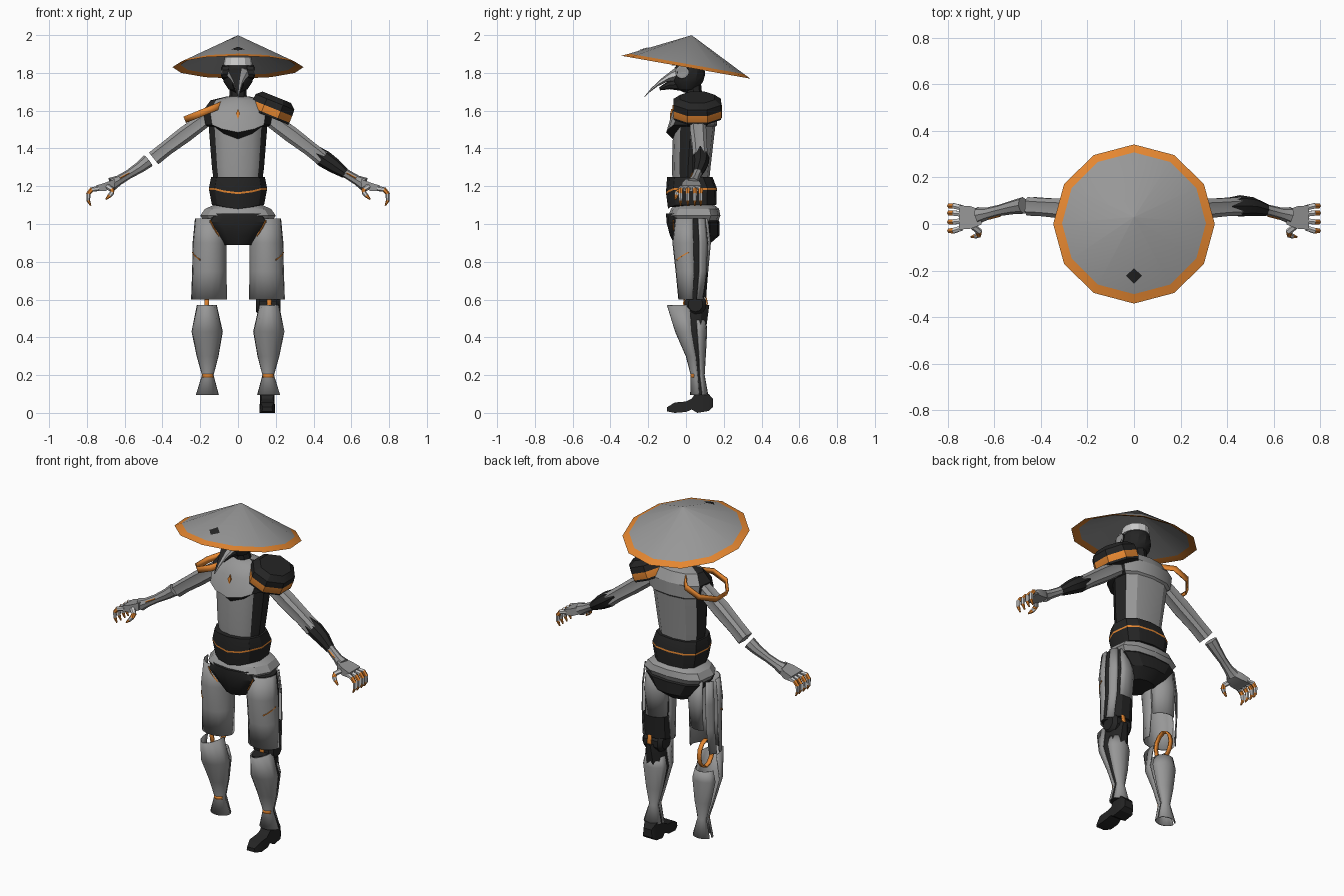
import bpy, bmesh, math
from mathutils import Vector

if "Cube" in bpy.data.objects:
    bpy.data.objects.remove(bpy.data.objects["Cube"])

COL = {"grey": (0.31, 0.31, 0.31), "black": (0.018, 0.018, 0.018),
       "orange": (0.78, 0.24, 0.03), "pale": (0.58, 0.58, 0.58)}
MATS = {}
for key, rgb in COL.items():
    MATS[key] = bpy.data.materials.new(key + "_paint")
    MATS[key].diffuse_color = (*rgb, 1)
KEYS = list(COL)


def loft(name, rings, color, s=1, closed=True, caps=True, thick=0, smooth=28):
    """Skin a list of equal-length point rings; color is a key or rule(row, column)."""
    bm = bmesh.new()
    vs = [[bm.verts.new((p[0] * s, p[1], p[2])) for p in r] for r in rings]
    n = len(rings[0])
    rule = color if callable(color) else (lambda i, j: color)
    for i in range(len(rings) - 1):
        for j in range(n if closed else n - 1):
            k = (j + 1) % n
            f = bm.faces.new((vs[i][j], vs[i][k], vs[i + 1][k], vs[i + 1][j]))
            f.material_index = KEYS.index(rule(i, j))
    if caps and closed:
        for row, i in ((vs[0], 0), (vs[-1], len(rings) - 2)):
            bm.faces.new(row).material_index = KEYS.index(rule(i, 3))
    bmesh.ops.recalc_face_normals(bm, faces=bm.faces)
    me = bpy.data.meshes.new(name)
    bm.to_mesh(me)
    bm.free()
    me.shade_smooth()
    me.set_sharp_from_angle(angle=math.radians(smooth))
    for k in KEYS:
        me.materials.append(MATS[k])
    ob = bpy.data.objects.new(name, me)
    bpy.context.collection.objects.link(ob)
    if thick:
        m = ob.modifiers.new("thickness", "SOLIDIFY")
        m.thickness, m.offset = thick, 0
    return ob


def ell(cx, cy, z, rx, ry, n=10, a0=0, a1=360, full=True):
    d = n if full else n - 1
    return [(cx + rx * math.cos(math.radians(a0 + (a1 - a0) * k / d)),
             cy + ry * math.sin(math.radians(a0 + (a1 - a0) * k / d)), z) for k in range(n)]


def shell(name, secs, a0, a1, s, color="grey", n=7, grow=1.0):
    """Open armour plate covering an arc of elliptical sections."""
    rings = [ell(x, y, z, rx * grow, ry * grow, n, a0, a1, False) for x, y, z, rx, ry in secs]
    loft(name, rings, color, s, closed=False, thick=0.006)


def tube(name, path, color, s=1, n=8, ridge=1.0):
    """Limb along (x, y, z, radius) stations; ridge < 1 cuts lengthwise grooves."""
    P = [Vector(p[:3]) for p in path]
    rings = []
    for i, p in enumerate(P):
        d = (P[min(i + 1, len(P) - 1)] - P[max(i - 1, 0)]).normalized()
        ref = Vector((0, 1, 0)) if abs(d.y) < 0.85 else Vector((1, 0, 0))
        u = d.cross(ref).normalized()
        v = u.cross(d)
        rings.append([p + path[i][3] * (ridge if k % 3 == 0 else 1) *
                      (u * math.cos(math.tau * k / n) + v * math.sin(math.tau * k / n))
                      for k in range(n)])
    return loft(name, rings, color, s)


def body(z, rx, yf, yb, lift=0.0):
    """Twelve-point trunk section with flat front and back panels."""
    ym = yf + (yb - yf) * 0.42
    half = [(0, yf, 0), (.5, yf + .012, .45), (.8, yf + .04, 1), (1, ym, 1),
            (.93, yb - .05, 1), (.6, yb - .012, 1), (0, yb, 1)]
    half = [(rx * a, y, z + lift * c) for a, y, c in half]
    return half + [(-x, y, zz) for x, y, zz in half[-2:0:-1]]


# Hat: tilted twelve-sided cone with a coloured rim
def hat_ring(r, h):
    pts = [(r * math.sin(math.tau * k / 12), -r * math.cos(math.tau * k / 12)) for k in range(12)]
    return [(x, .985 * v + .175 * h, 1.83 - .175 * v + .985 * h) for x, v in pts]

loft("hat", [hat_ring(.002, .171), hat_ring(.309, .018), hat_ring(.347, 0),
             hat_ring(.305, .012), hat_ring(.002, .162)],
     lambda i, j: "orange" if i in (1, 2) else "grey")
hat_z = lambda y: 2.004 - .11 * (.03 - y) / .37
for s in (1, -1):
    loft("hat_mark", [[(0, -.257, hat_z(-.257)), (.034, -.222, hat_z(-.222) - .004)],
                      [(0, -.19, hat_z(-.19)), (.033, -.221, hat_z(-.221) - .004)]],
         "black", s, closed=False)

# Head, neck and beaked mask
loft("head", [ell(0, .015 + c * .01, 1.79 + .095 * c, .082 * math.sqrt(1.02 - c * c),
                  .085 * math.sqrt(1.02 - c * c), 12) for c in (-1, -.8, -.4, 0, .4, .8, 1)], "black")
tube("neck", [(0, .05, 1.63, .052), (0, .04, 1.70, .044), (0, .03, 1.76, .048)], "black")
loft("forehead_band", [ell(0, .01, 1.84, .078, .086, 12), ell(0, .015, 1.885, .07, .075, 12)], "pale")


def beak_ring(y, z, hw, hh):
    return [(hw * math.cos(a), y + hh * .45 * math.sin(a), z + hh * math.sin(a))
            for a in [math.tau * (k + .5) / 8 for k in range(8)]]

loft("beak", [beak_ring(-.045, 1.80, .062, .045), beak_ring(-.085, 1.785, .048, .034),
              beak_ring(-.14, 1.75, .026, .022), beak_ring(-.19, 1.707, .012, .012),
              beak_ring(-.222, 1.672, .003, .003)],
     lambda i, j: ("grey", "black", "black", "grey", "pale", "grey", "grey", "pale")[j])
tube("chin", [(0, -.03, 1.74, .035), (0, -.09, 1.735, .022), (0, -.14, 1.715, .008)], "black")
for s in (1, -1):
    tube("goggle", [(.05, -.02, 1.805, .038), (.085, -.022, 1.805, .036),
                    (.09, -.022, 1.805, .026), (.082, -.022, 1.805, .022)],
         lambda i, j: ("black", "grey", "black")[i], s, 10)

# Torso: pale front and back panels, dark flanks, dark crease under the chest
loft("torso", [body(1.20, .125, -.07, .12), body(1.30, .138, -.075, .13),
               body(1.45, .155, -.07, .155, .065), body(1.485, .172, -.105, .165, .04),
               body(1.60, .185, -.07, .165), body(1.655, .145, -.03, .135),
               body(1.675, .06, .0, .09)],
     lambda i, j: "black" if j in (2, 3, 8, 9) or (i == 2 and j in (0, 1, 10, 11)) else "grey")
loft("chest_mark", [[(0, y, 1.555), (.01, y, 1.585), (0, y + .006, 1.61), (-.01, y, 1.585)]
                    for y in (-.084, -.076)], "orange")

# Belt with trim line, hips and pelvis
loft("belt", [body(1.08, .138, -.095, .16, .02), body(1.158, .153, -.105, .163, .022),
              body(1.168, .154, -.106, .163, .022), body(1.25, .142, -.1, .14)],
     lambda i, j: "orange" if i == 1 else "black")
loft("hips", [body(1.0, .17, -.07, .165), body(1.045, .2, -.092, .182),
              body(1.08, .175, -.08, .175), body(1.1, .13, -.06, .15)], "grey")
loft("pelvis", [body(.89, .085, -.06, .12), body(.94, .125, -.085, .178),
                body(1.01, .185, -.104, .178), body(1.055, .15, -.105, .15)], "black")
for s in (1, -1):
    tube("pelvis_trim", [(.148, -.068, 1.02, .004), (.128, -.068, .98, .004),
                         (.1, -.05, .935, .004)], "orange", s, 4)

# Shoulder pad sections, tilted outward
CA, SA = math.cos(math.radians(22)), math.sin(math.radians(22))


def pad_ring(h, f):
    return [(.175 + CA * u + SA * h, .06 + v, 1.595 - SA * u + CA * h) for u, v in
            [(.122 * f * math.cos(a), .138 * f * math.sin(a))
             for a in [math.tau * (k + .5) / 8 for k in range(8)]]]

loft("shoulder_pad", [pad_ring(-.03, .97), pad_ring(-.018, 1), pad_ring(.02, 1),
                      pad_ring(.055, .98), pad_ring(.082, .72)],
     lambda i, j: "orange" if i == 1 else "black")
loft("shoulder_strap", [pad_ring(-.018, 1), pad_ring(.018, 1)], "orange", -1, caps=False, thick=.006)

THIGH = [(.15, .03, 1.03, .075, .085), (.15, .03, .9, .088, .1), (.152, .035, .75, .088, .088),
         (.153, .03, .6, .093, .068)]
SHIN = [(.165, .02, .57, .05, .118), (.163, .03, .43, .08, .085), (.161, .052, .3, .055, .05),
        (.16, .062, .2, .028, .034), (.162, .07, .095, .058, .045)]

for s in (1, -1):
    # Arm plates; the side with s = 1 also has dark inner limbs
    tube("upper_arm", [(.15, .06, 1.57, .045), (.28, .065, 1.475, .05), (.38, .072, 1.40, .045),
                       (.445, .076, 1.348, .046)], "grey", s, 12, .78)
    tube("forearm", [(.475, .08, 1.335, .036), (.52, .072, 1.30, .03), (.58, .058, 1.262, .024),
                     (.63, .045, 1.232, .026), (.668, .037, 1.212, .036)], "grey", s)
    tube("forearm_trim", [(.575, .035, 1.27, .004), (.625, .022, 1.243, .004)], "orange", s, 4)

    # Hand with curled, banded fingers
    loft("palm", [[(x, .028 - w, z - h), (x, .028 + w, z - h), (x, .028 + w, z + h), (x, .028 - w, z + h)]
                  for x, w, z, h in ((.655, .03, 1.215, .022), (.70, .048, 1.198, .022),
                                     (.752, .052, 1.188, .015))], "grey", s)
    band = lambda i, j: ("pale", "orange", "pale", "orange")[i]
    for y, dy in ((-.017, -.012), (.013, -.004), (.043, .004), (.07, .008)):
        tube("finger", [(.74, y, 1.188, .013), (.775, y + dy, 1.182, .013), (.792, y + dy, 1.16, .012),
                        (.793, y + dy, 1.125, .01), (.78, y + dy, 1.097, .004)], band, s, 6)
    tube("thumb", [(.69, -.01, 1.198, .015), (.665, -.033, 1.18, .014), (.668, -.047, 1.165, .013),
                   (.68, -.052, 1.15, .011), (.7, -.056, 1.13, .004)], band, s, 6)

    # Thigh plates: front shell, outer bar, short back shell
    shell("thigh_front", THIGH, -200, 5, s, n=9)
    shell("thigh_outer", THIGH, 22, 52, s, n=4, grow=1.05)
    shell("thigh_back", [THIGH[0], THIGH[1], (.152, .035, .74, .08, .08)], 62, 158, s, n=6)
    tube("thigh_trim", [(.152 + .09 * math.cos(a), .033 + .097 * math.sin(a), .86 + .05 * a, .004)
                        for a in (-.2, -.6, -1.0)], "orange", s, 4)

    # Knee ring
    loft("knee_ring", [[(x, .05 + .062 * math.cos(math.tau * k / 12), .58 + .08 * math.sin(math.tau * k / 12))
                        for k in range(12)] for x in (.153, .177)], "orange", s, caps=False, thick=.008)

    # Shin plates and ankle trim
    shell("shin_front", SHIN, -185, 0, s, n=9)
    shell("shin_back", [(.163, .03, .49, .06, .075), (.163, .035, .43, .078, .074)] + SHIN[2:], 20, 165, s)
    shell("ankle_trim", [(.16, .062, .205, .03, .036), (.16, .062, .188, .031, .036)], -150, -30, s, "orange")

# Dark inner limbs, present on one side only
tube("elbow", [(.40, .076, 1.385, .036), (.455, .078, 1.345, .046), (.51, .075, 1.308, .04),
               (.57, .06, 1.266, .026)], "black")
loft("thigh_core", [ell(x, y, z, rx * .9, ry * .92) for x, y, z, rx, ry in THIGH], "black")
loft("lower_thigh_guard", [ell(.152, .035, .74, .086, .086), ell(.153, .035, .61, .085, .075)], "black")
tube("knee", [(.095, .05, .575, .04), (.115, .05, .575, .06), (.205, .05, .575, .06),
              (.225, .05, .575, .04)], "black", 1, 10)
loft("shin_core", [ell(x, y, z, rx * .92, ry * .92) for x, y, z, rx, ry in SHIN], "black")

# Foot: blocky heel and toe
loft("foot", [[(.155 - w, y, a), (.155 + w, y, a), (.155 + w * .85, y, b), (.155 - w * .85, y, b)]
              for y, w, a, b in ((-.1, .028, .008, .03), (-.06, .042, .0, .055), (0, .042, .005, .06),
                                 (.03, .036, .018, .075), (.06, .042, 0, .12), (.12, .042, .01, .1),
                                 (.142, .03, .03, .075))], "black")

for m in bpy.data.materials:
    if m.users and not m.is_grease_pencil:
        m.use_nodes = True
        m.node_tree.nodes["Principled BSDF"].inputs["Base Color"].default_value = m.diffuse_color
